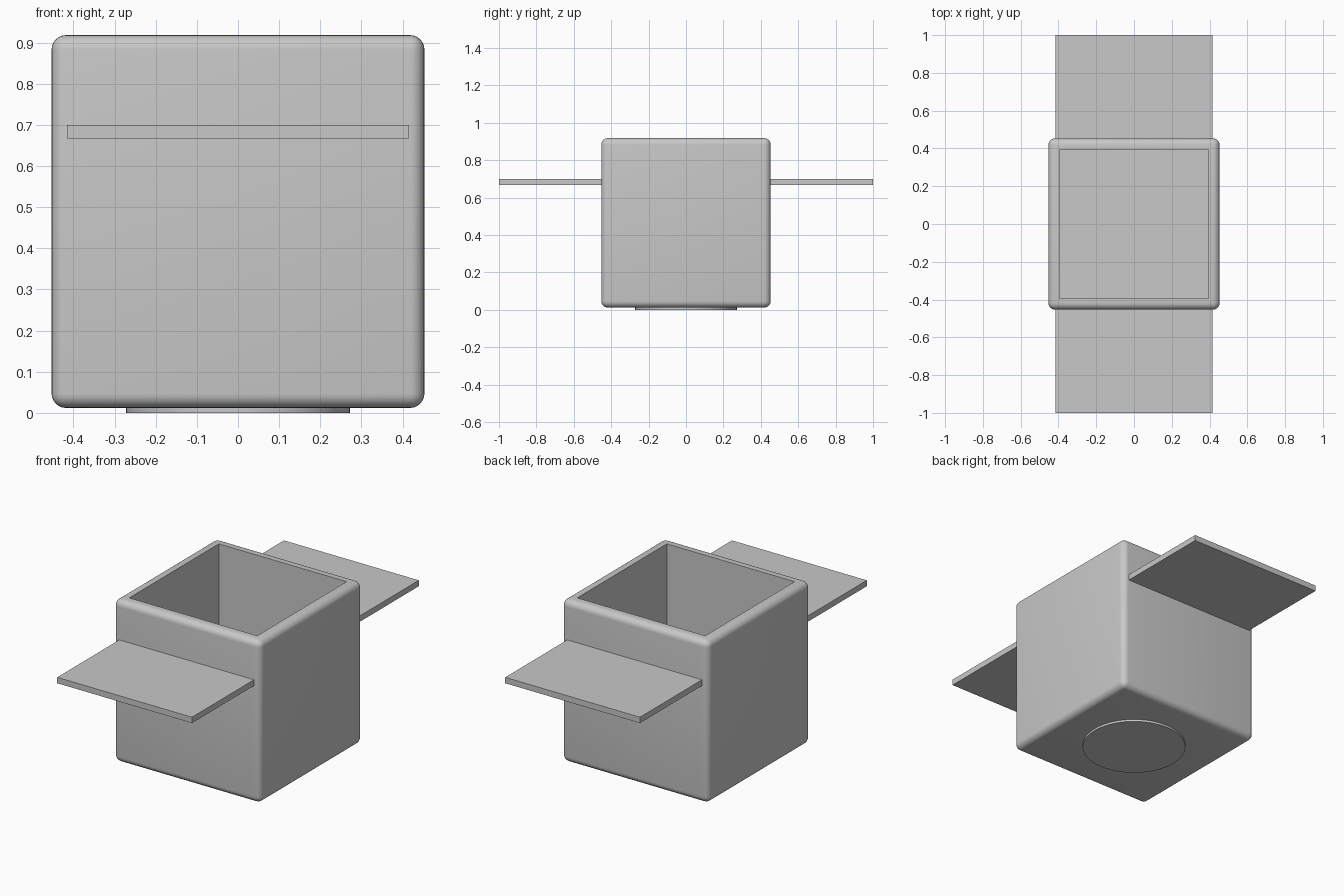
import bpy
import bmesh
import math
from mathutils import Matrix, Vector

old = bpy.data.objects.get("Cube")
if old:
    bpy.data.objects.remove(old, do_unlink=True)

# One plain grey for every part
GREY = (0.58, 0.58, 0.58, 1.0)
grey = bpy.data.materials.new("plain grey")
grey.use_nodes = True
grey.diffuse_color = GREY
grey.node_tree.nodes["Principled BSDF"].inputs["Base Color"].default_value = GREY

HALF, BOTTOM, TOP = 0.453, 0.012, 0.918
ROUND, CAVITY, FLOOR = 0.035, 0.385, 0.08


def finish(name, bm, smooth=False):
    bmesh.ops.recalc_face_normals(bm, faces=bm.faces)
    mesh = bpy.data.meshes.new(name)
    bm.to_mesh(mesh)
    bm.free()
    mesh.materials.append(grey)
    obj = bpy.data.objects.new(name, mesh)
    bpy.context.collection.objects.link(obj)
    if smooth:
        bpy.ops.object.select_all(action="DESELECT")
        obj.select_set(True)
        bpy.context.view_layer.objects.active = obj
        bpy.ops.object.shade_smooth_by_angle(angle=math.radians(35))
    return obj


def block(low, high):
    low, high = Vector(low), Vector(high)
    bm = bmesh.new()
    place = Matrix.Translation((low + high) / 2) @ Matrix.Diagonal((*(high - low), 1))
    bmesh.ops.create_cube(bm, size=1, matrix=place)
    return bm


# Rounded box, hollowed from its top face
bm = block((-HALF, -HALF, BOTTOM), (HALF, HALF, TOP))
bmesh.ops.bevel(bm, geom=bm.edges[:], offset=ROUND, segments=6, profile=0.5,
                affect="EDGES", clamp_overlap=True)
bm.normal_update()
lid = max(bm.faces, key=lambda f: f.calc_center_median().z)
bmesh.ops.inset_individual(bm, faces=[lid], thickness=HALF - ROUND - CAVITY)
bmesh.ops.inset_individual(bm, faces=[lid], thickness=0, depth=FLOOR - TOP)
finish("open_box", bm, smooth=True)

# Flat shelves at the front and back
for name, side in (("front_shelf", -1), ("back_shelf", 1)):
    near, far = sorted((side * 0.44, side * 1.0))
    finish(name, block((-0.416, near, 0.667), (0.416, far, 0.7)))

# Round collar through the floor, turned from a rectangle
OUTER, INNER, RISE = 0.272, 0.185, 0.085
bm = bmesh.new()
corners = [(INNER, 0, 0), (OUTER, 0, 0), (OUTER, 0, RISE), (INNER, 0, RISE)]
verts = [bm.verts.new(c) for c in corners]
edges = [bm.edges.new((verts[i - 1], verts[i])) for i in range(4)]
bmesh.ops.spin(bm, geom=verts + edges, cent=(0, 0, 0), axis=(0, 0, 1),
               angle=math.tau, steps=64, use_merge=False)
bmesh.ops.remove_doubles(bm, verts=bm.verts[:], dist=0.0001)
finish("floor_collar", bm, smooth=True)

# Plug filling the collar
bm = bmesh.new()
bmesh.ops.create_cone(bm, cap_ends=True, segments=64, radius1=INNER, radius2=INNER,
                      depth=RISE, matrix=Matrix.Translation((0, 0, RISE / 2)))
finish("floor_plug", bm, smooth=True)
